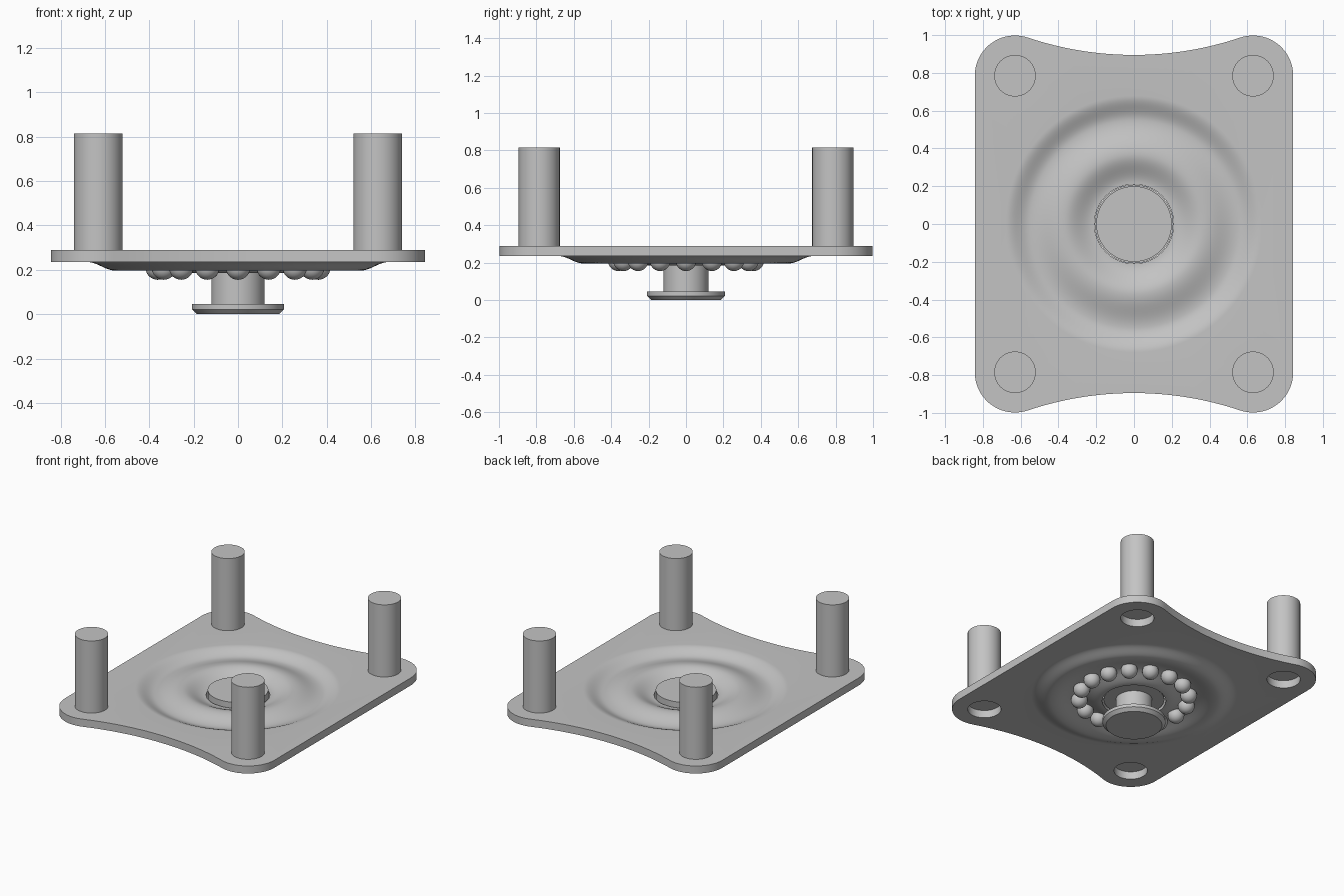
import bpy, bmesh, math
from math import cos, sin, pi

if "Cube" in bpy.data.objects:
    bpy.data.objects.remove(bpy.data.objects["Cube"], do_unlink=True)

steel = bpy.data.materials.new("grey steel")
steel.use_nodes = True
GREY = (0.55, 0.55, 0.55, 1)
steel.diffuse_color = GREY
steel.node_tree.nodes["Principled BSDF"].inputs["Base Color"].default_value = GREY

PIN_X, PIN_Y, PIN_R = 0.63, 0.785, 0.11
CORNER_R = 0.213
Z_TOP, THICK = 0.29, 0.055
SEGS = 96


def finish(bm, name):
    bmesh.ops.recalc_face_normals(bm, faces=bm.faces[:])
    mesh = bpy.data.meshes.new(name)
    bm.to_mesh(mesh)
    bm.free()
    mesh.materials.append(steel)
    obj = bpy.data.objects.new(name, mesh)
    bpy.context.collection.objects.link(obj)
    bpy.ops.object.select_all(action='DESELECT')
    obj.select_set(True)
    bpy.context.view_layer.objects.active = obj
    bpy.ops.object.shade_smooth_by_angle(angle=math.radians(30))
    return obj


def arc(cx, cy, r, a0, a1, n):
    return [(cx + r * cos(a0 + (a1 - a0) * i / n), cy + r * sin(a0 + (a1 - a0) * i / n))
            for i in range(n + 1)]


def circle(cx, cy, r, n):
    return arc(cx, cy, r, 0, 2 * pi, n)[:-1]


def lathe(name, profile, segs=64):
    """Solid of revolution around z, capped at both ends."""
    bm = bmesh.new()
    rings = [[bm.verts.new((x, y, z)) for x, y in circle(0, 0, r, segs)] for r, z in profile]
    for a, b in zip(rings, rings[1:]):
        join(bm, a, b)
    bm.faces.new(rings[0])
    bm.faces.new(rings[-1])
    return finish(bm, name)


def join(bm, a, b):
    for i in range(len(a)):
        j = (i + 1) % len(a)
        bm.faces.new((a[i], a[j], b[j], b[i]))


# Plate outline: rounded corners tangent to shallow concave front and back edges
WAIST = 0.895
gap = WAIST - PIN_Y
scoop_r = (PIN_X ** 2 + gap ** 2 - CORNER_R ** 2) / (2 * (CORNER_R - gap))
tilt = math.atan2(PIN_X, scoop_r + gap)
scoop_y = WAIST + scoop_r
back = (arc(PIN_X, PIN_Y, CORNER_R, 0, pi / 2 + tilt, 20)
        + arc(0, scoop_y, scoop_r, -pi / 2 + tilt, -pi / 2 - tilt, 24)[1:-1]
        + arc(-PIN_X, PIN_Y, CORNER_R, pi / 2 - tilt, pi, 20))
outline = back + [(-x, -y) for x, y in back]
corners = [(sx * PIN_X, sy * PIN_Y) for sx in (-1, 1) for sy in (-1, 1)]

# Pressed dish: (radius, depth) keys blended by cosine
KEYS = [(0.68, 0), (0.55, -0.039), (0.37, 0), (0.21, -0.05)]
dish = []
for (r0, d0), (r1, d1) in zip(KEYS, KEYS[1:]):
    for i in range(1, 13):
        t = i / 12
        dish.append((r0 + (r1 - r0) * t, d0 + (d1 - d0) * (1 - cos(pi * t)) / 2))

# Mounting plate with pin holes and the pressed ball race
bm = bmesh.new()
sides = []
for z in (Z_TOP, Z_TOP - THICK):
    loops, edges = [], []
    for pts in [outline] + [circle(x, y, PIN_R, 40) for x, y in corners] \
            + [circle(0, 0, KEYS[0][0], SEGS)]:
        vs = [bm.verts.new((x, y, z)) for x, y in pts]
        edges += [bm.edges.new((vs[i - 1], vs[i])) for i in range(len(vs))]
        loops.append(vs)
    bmesh.ops.triangle_fill(bm, edges=edges, use_beauty=True, normal=(0, 0, 1))
    ring = loops.pop()
    for r, d in dish:
        inner = [bm.verts.new((x, y, z + d)) for x, y in circle(0, 0, r, SEGS)]
        join(bm, ring, inner)
        ring = inner
    sides.append(loops + [ring])
for upper, lower in zip(*sides):
    join(bm, upper, lower)
finish(bm, "mounting_plate")

# Four upright pins standing over the holes
for k, (x, y) in enumerate(corners):
    pin = lathe("corner_pin_%d" % (k + 1), [(PIN_R, Z_TOP), (PIN_R, 0.815)], 40)
    pin.location = (x, y, 0)

# Centre rivet: chamfered foot, shaft and round head
lathe("centre_rivet", [(0.185, 0), (0.208, 0.022), (0.208, 0.045), (0.12, 0.045),
                       (0.12, 0.195), (0.2, 0.195), (0.2, 0.278)])

# Ring of bearing balls
BALLS = 16
for k in range(BALLS):
    a = 2 * pi * k / BALLS
    bm = bmesh.new()
    bmesh.ops.create_uvsphere(bm, u_segments=24, v_segments=14, radius=0.055)
    ball = finish(bm, "bearing_ball_%d" % (k + 1))
    ball.location = (0.362 * cos(a), 0.362 * sin(a), 0.21)
